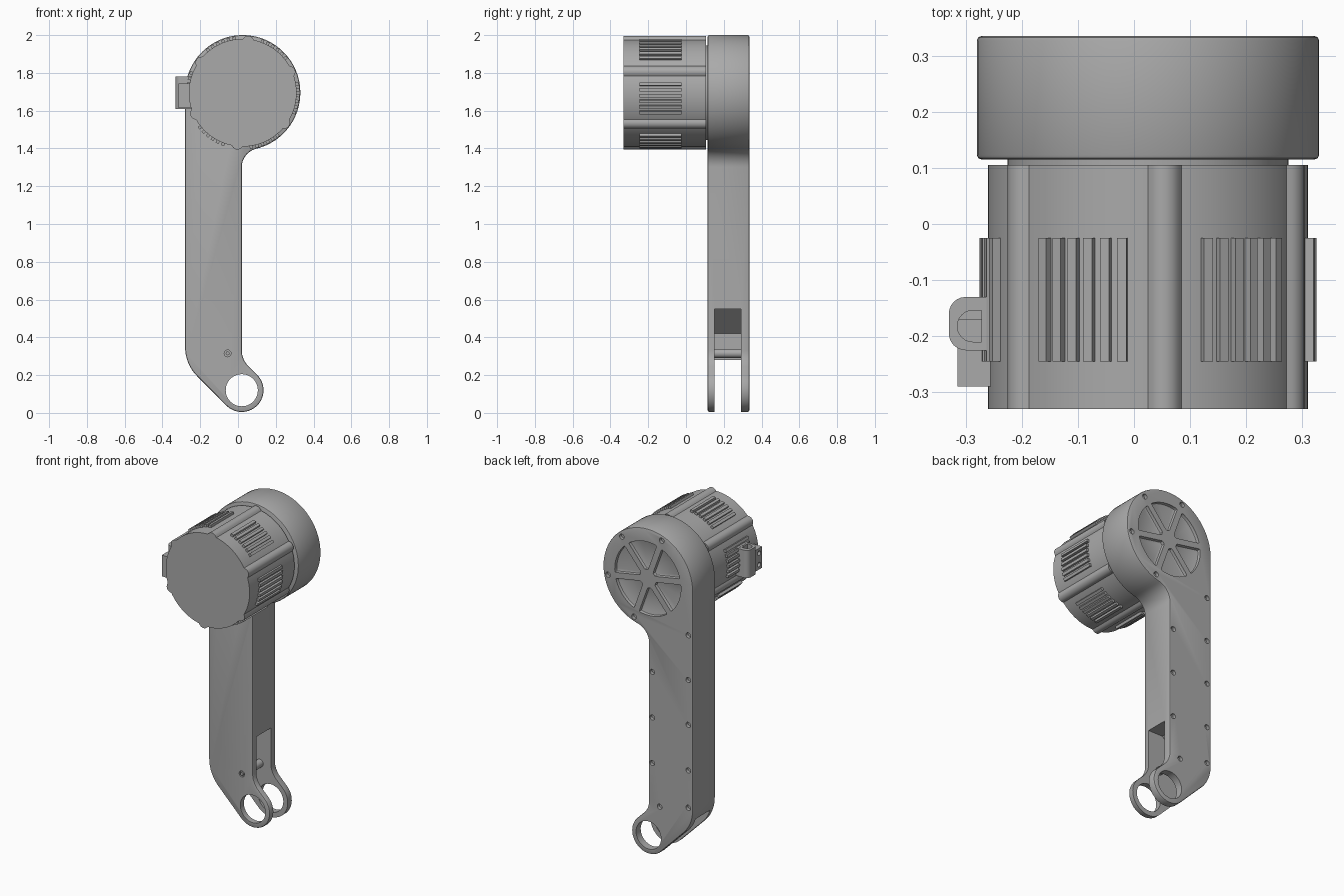
import bpy, bmesh
from math import radians, sin, cos, asin, pi
from mathutils import Matrix, Vector

if "Cube" in bpy.data.objects:
    bpy.data.objects.remove(bpy.data.objects["Cube"], do_unlink=True)

grey = bpy.data.materials.new("machined grey")
grey.use_nodes = True
colour = (0.4, 0.4, 0.4, 1)
grey.diffuse_color = colour
grey.node_tree.nodes["Principled BSDF"].inputs["Base Color"].default_value = colour

HX, HZ, HR = 0.025, 1.695, 0.305      # housing centre and radius
FRONT, BACK = 0.115, 0.335            # arm depth


def arc(cx, cz, r, a0, a1, n=12):
    steps = [radians(a0 + (a1 - a0) * i / n) for i in range(n + 1)]
    return [(cx + r * cos(a), cz + r * sin(a)) for a in steps]


def circle(cx, cz, r, n=32):
    return arc(cx, cz, r, 0, 360, n)[:-1]


def prism(name, loops, lo, hi, axis="Y"):
    """Extrude closed outlines along an axis into one object."""
    bm = bmesh.new()
    for loop in loops:
        spots = [(u, lo, v) if axis == "Y" else (u, v, lo) for u, v in loop]
        face = bm.faces.new([bm.verts.new(p) for p in spots])
        ext = bmesh.ops.extrude_face_region(bm, geom=[face])["geom"]
        shift = (0, hi - lo, 0) if axis == "Y" else (0, 0, hi - lo)
        bmesh.ops.translate(bm, vec=shift,
                            verts=[g for g in ext if isinstance(g, bmesh.types.BMVert)])
    return finish(name, bm)


def finish(name, bm):
    bmesh.ops.recalc_face_normals(bm, faces=bm.faces)
    mesh = bpy.data.meshes.new(name)
    bm.to_mesh(mesh)
    bm.free()
    mesh.materials.append(grey)
    obj = bpy.data.objects.new(name, mesh)
    bpy.context.collection.objects.link(obj)
    return obj


def activate(obj):
    bpy.ops.object.select_all(action="DESELECT")
    obj.select_set(True)
    bpy.context.view_layer.objects.active = obj


def bevel(obj, width, angle=50, segments=3):
    mod = obj.modifiers.new("round", "BEVEL")
    mod.width, mod.segments = width, segments
    mod.limit_method, mod.angle_limit = "ANGLE", radians(angle)
    activate(obj)
    bpy.ops.object.modifier_apply(modifier=mod.name)


def cut(obj, cutter):
    cutter.hide_render = True
    mod = obj.modifiers.new("cut", "BOOLEAN")
    mod.operation, mod.solver, mod.object = "DIFFERENCE", "EXACT", cutter
    activate(obj)
    bpy.ops.object.modifier_apply(modifier=mod.name)
    bpy.data.objects.remove(cutter, do_unlink=True)


def smooth(obj):
    activate(obj)
    bpy.ops.object.shade_smooth_by_angle(angle=radians(30))


# Arm with round housing at the top and a ring at the foot
outline = (arc(HX, HZ, HR, -76.4, 180, 72)
           + arc(-0.063, 0.348, 0.217, 180, 225)
           + arc(0.02, 0.12, 0.115, 225, 405, 36)
           + arc(0.14, 0.332, 0.12, 225, 180)
           + arc(0.12, 1.301, 0.1, 180, 103.6)[:-1])
arm = prism("arm", [outline], FRONT, BACK)
bevel(arm, 0.008, segments=2)

# Fork slot and pivot bore
slot = [(-0.4, -0.1), (0.3, -0.1), (0.3, 0.55), (-0.08, 0.55),
        (-0.22, 0.42), (-0.22, 0.28), (-0.4, 0.28)]
cut(arm, prism("slot_cutter", [slot], 0.15, 0.29))
cut(arm, prism("bore_cutter", [circle(0.02, 0.12, 0.085, 48)], 0, 0.5))

# Six wedge pockets in the back of the housing
rib = 0.018
wedges = []
for k in range(6):
    mid = 20 + 60 * k
    wide = 30 - asin(rib / 0.225) * 180 / pi
    slim = 30 - asin(rib / 0.055) * 180 / pi
    wedges.append(arc(HX, HZ, 0.225, mid - wide, mid + wide, 10)
                  + arc(HX, HZ, 0.055, mid + slim, mid - slim, 3))
pockets = prism("pocket_cutter", wedges, BACK - 0.02, 0.4)
bevel(pockets, 0.008, segments=2)
cut(arm, pockets)

# Screw holes around the housing and along both edges
spots = [(HX + 0.275 * cos(radians(a)), HZ + 0.275 * sin(radians(a)))
         for a in (-70, -10, 50, 110)]
spots += [(-0.25, z) for z in (0.36, 0.59, 0.87, 1.145, 1.42)]
spots += [(-0.005, z) for z in (0.57, 0.85, 1.13)]
spots += [(-0.055, 0.315)]
cut(arm, prism("screw_cutter", [circle(x, z, 0.016, 16) for x, z in spots],
               BACK - 0.02, 0.4))
cut(arm, prism("pin_cutter", [circle(-0.055, 0.315, 0.018, 20)], 0, FRONT + 0.012))
smooth(arm)

# Cross pin in the fork
smooth(prism("fork_pin", [circle(-0.055, 0.315, 0.024, 24)], 0.145, 0.295))
smooth(prism("front_pin_head", [circle(-0.055, 0.315, 0.01, 16)], FRONT, 0.15))

# Motor neck and body with six raised ridges
smooth(prism("motor_neck", [circle(HX, HZ, 0.25, 64)], 0.09, 0.13))
body = []
for i in range(360):
    off = (i - 24 + 30) % 60 - 30
    bump = max(0, cos(radians(off * 90 / 5.5))) ** 0.6 if abs(off) < 5.5 else 0
    r = 0.285 + 0.017 * bump
    body.append((HX + r * cos(radians(i)), HZ + r * sin(radians(i))))
smooth(prism("motor_body", [body], -0.33, 0.105))

# Cooling fins between the ridges
fins = bmesh.new()
for k in range(6):
    for j in range(6):
        a = radians(54 + 60 * k + (j - 2.5) * 6)
        place = (Matrix.Translation((HX, -0.135, HZ)) @ Matrix.Rotation(-a, 4, "Y")
                 @ Matrix.Translation((0.285, 0, 0)) @ Matrix.Diagonal((0.03, 0.22, 0.017, 1)))
        bmesh.ops.create_cube(fins, size=1, matrix=place)
finish("cooling_fins", fins)

# Cable connector on the right of the motor
shell = (arc(-0.3, -0.16, 0.03, 90, 180, 6) + arc(-0.3, -0.195, 0.03, 180, 270, 6)
         + [(-0.245, -0.225), (-0.245, -0.13)])
connector = prism("connector_shell", [shell], 1.61, 1.78, "Z")
socket = arc(-0.287, -0.182, 0.028, 90, 270, 12) + [(-0.272, -0.21), (-0.272, -0.154)]
cut(connector, prism("socket_cutter", [socket], 1.74, 1.85, "Z"))
smooth(connector)

plate = [(-0.315, 1.615), (-0.24, 1.615), (-0.24, 1.745), (-0.315, 1.745)]
bracket = prism("connector_bracket", [plate], -0.29, -0.17)
holes = bmesh.new()
for z in (1.645, 1.715):
    bmesh.ops.create_cone(holes, cap_ends=True, segments=16, radius1=0.014, radius2=0.014,
                          depth=0.06, matrix=Matrix.Translation(Vector((-0.32, -0.26, z)))
                          @ Matrix.Rotation(pi / 2, 4, "Y"))
cut(bracket, finish("bracket_cutter", holes))
smooth(bracket)
